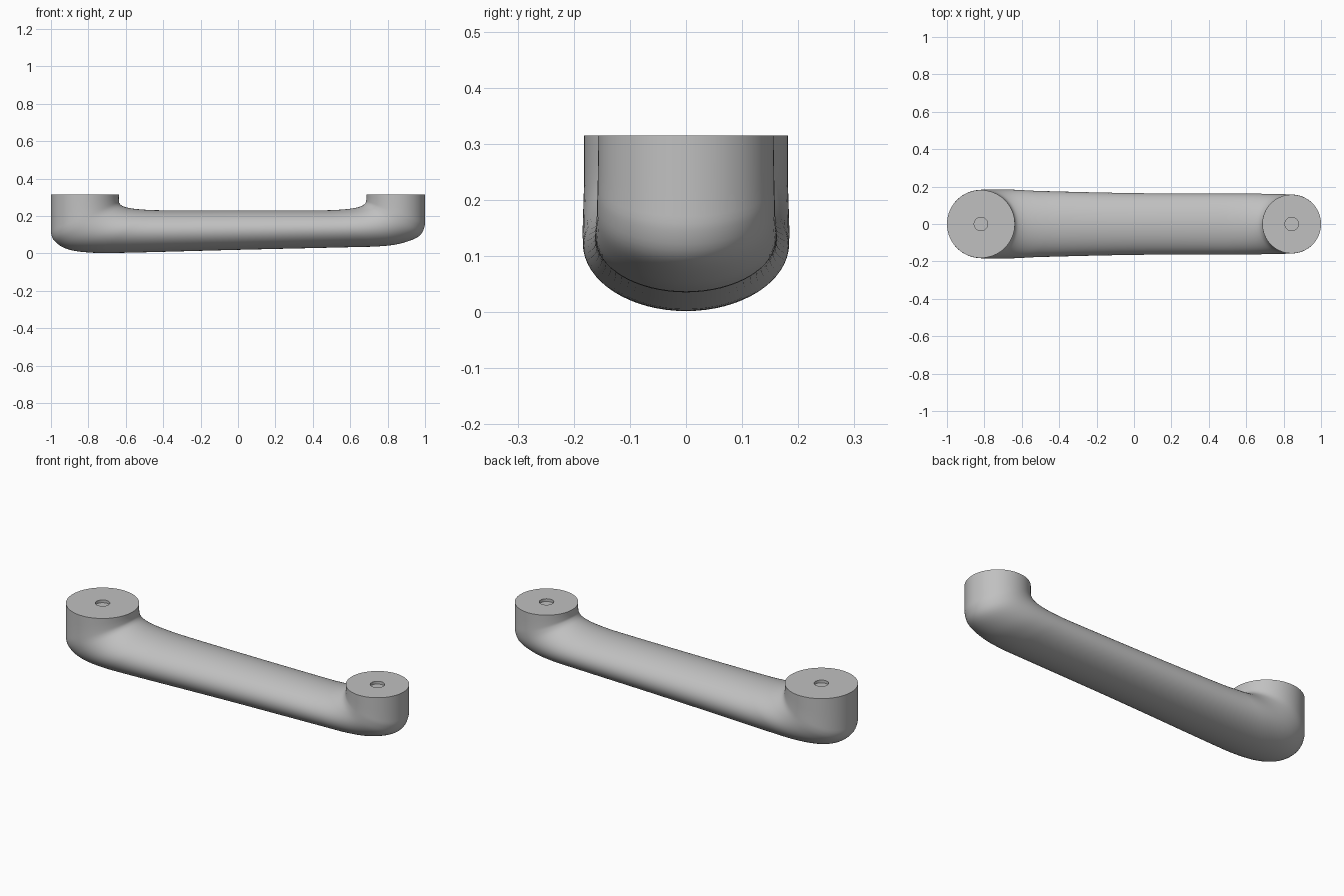
import bpy, bmesh, math
from mathutils import Vector

cube = bpy.data.objects.get("Cube")
if cube:
    bpy.data.objects.remove(cube)

SIDES, STEPS = 64, 5
HOLE_R, HOLE_DEPTH = 0.036, 0.015

grey = bpy.data.materials.new("satin grey")
grey.use_nodes = True
grey.diffuse_color = (0.53, 0.53, 0.53, 1)
grey.node_tree.nodes["Principled BSDF"].inputs["Base Color"].default_value = grey.diffuse_color

# Cross-sections along the link: inner x, inner z, outer x, outer z, half width
stations = [
    (-0.637, 0.315, -1.0, 0.315, 0.1815),
    (-0.637, 0.285, -1.0, 0.2, 0.1815),
    (-0.632, 0.265, -1.0, 0.11, 0.183),
    (-0.61, 0.25, -0.975, 0.06, 0.184),
    (-0.56, 0.239, -0.91, 0.022, 0.184),
    (-0.47, 0.232, -0.8, 0.005, 0.183),
    (-0.35, 0.23, -0.62, 0.003, 0.176),
    (0.0, 0.23, 0.0, 0.019, 0.165),
    (0.4, 0.23, 0.6, 0.033, 0.162),
    (0.52, 0.232, 0.76, 0.038, 0.162),
    (0.61, 0.24, 0.87, 0.053, 0.161),
    (0.66, 0.253, 0.965, 0.09, 0.159),
    (0.682, 0.27, 0.998, 0.145, 0.158),
    (0.686, 0.288, 1.0, 0.215, 0.157),
    (0.686, 0.315, 1.0, 0.315, 0.157),
]


def smooth_path(points, steps):
    """Catmull-Rom interpolation of the section parameters."""
    pts = [Vector(p) for p in points]
    out = []
    for i in range(len(pts) - 1):
        a, b, c, d = (pts[min(max(k, 0), len(pts) - 1)] for k in range(i - 1, i + 3))
        for s in range(steps):
            t = s / steps
            out.append(0.5 * (2 * b + (c - a) * t + (2 * a - 5 * b + 4 * c - d) * t * t
                              + (3 * b - a - 3 * c + d) * t ** 3))
    return out + [pts[-1]]


def ring(bm, inner, outer, width):
    mid, half = (inner + outer) / 2, (inner - outer) / 2
    return [bm.verts.new(mid + half * math.cos(a) + Vector((0, width * math.sin(a), 0)))
            for a in (2 * math.pi * k / SIDES for k in range(SIDES))]


def bridge(bm, r1, r2):
    for k in range(SIDES):
        j = (k + 1) % SIDES
        bm.faces.new((r1[k], r1[j], r2[j], r2[k]))


def end_cap(bm, rim):
    """Flat mounting pad with a shallow centre hole."""
    mid = sum((v.co for v in rim), Vector()) / SIDES
    offset = Vector(((rim[0].co - mid).normalized() * HOLE_R))
    lip = ring(bm, mid + offset, mid - offset, HOLE_R)
    drop = Vector((0, 0, -HOLE_DEPTH))
    floor = ring(bm, mid + offset + drop, mid - offset + drop, HOLE_R)
    bridge(bm, rim, lip)
    bridge(bm, lip, floor)
    bm.faces.new(floor)


# Link body: one lofted skin from pad to pad
bm = bmesh.new()
rings = []
for ix, iz, ox, oz, w in smooth_path(stations, STEPS):
    rings.append(ring(bm, Vector((ix, 0, iz)), Vector((max(-1, min(1, ox)), 0, max(0, oz))), w))
for r1, r2 in zip(rings, rings[1:]):
    bridge(bm, r1, r2)
end_cap(bm, rings[0])
end_cap(bm, rings[-1])
bmesh.ops.recalc_face_normals(bm, faces=bm.faces)

mesh = bpy.data.meshes.new("arm_link")
bm.to_mesh(mesh)
bm.free()
mesh.materials.append(grey)
link = bpy.data.objects.new("arm_link", mesh)
bpy.context.collection.objects.link(link)
bpy.ops.object.select_all(action='DESELECT')
link.select_set(True)
bpy.context.view_layer.objects.active = link
bpy.ops.object.shade_smooth_by_angle(angle=math.radians(35))
